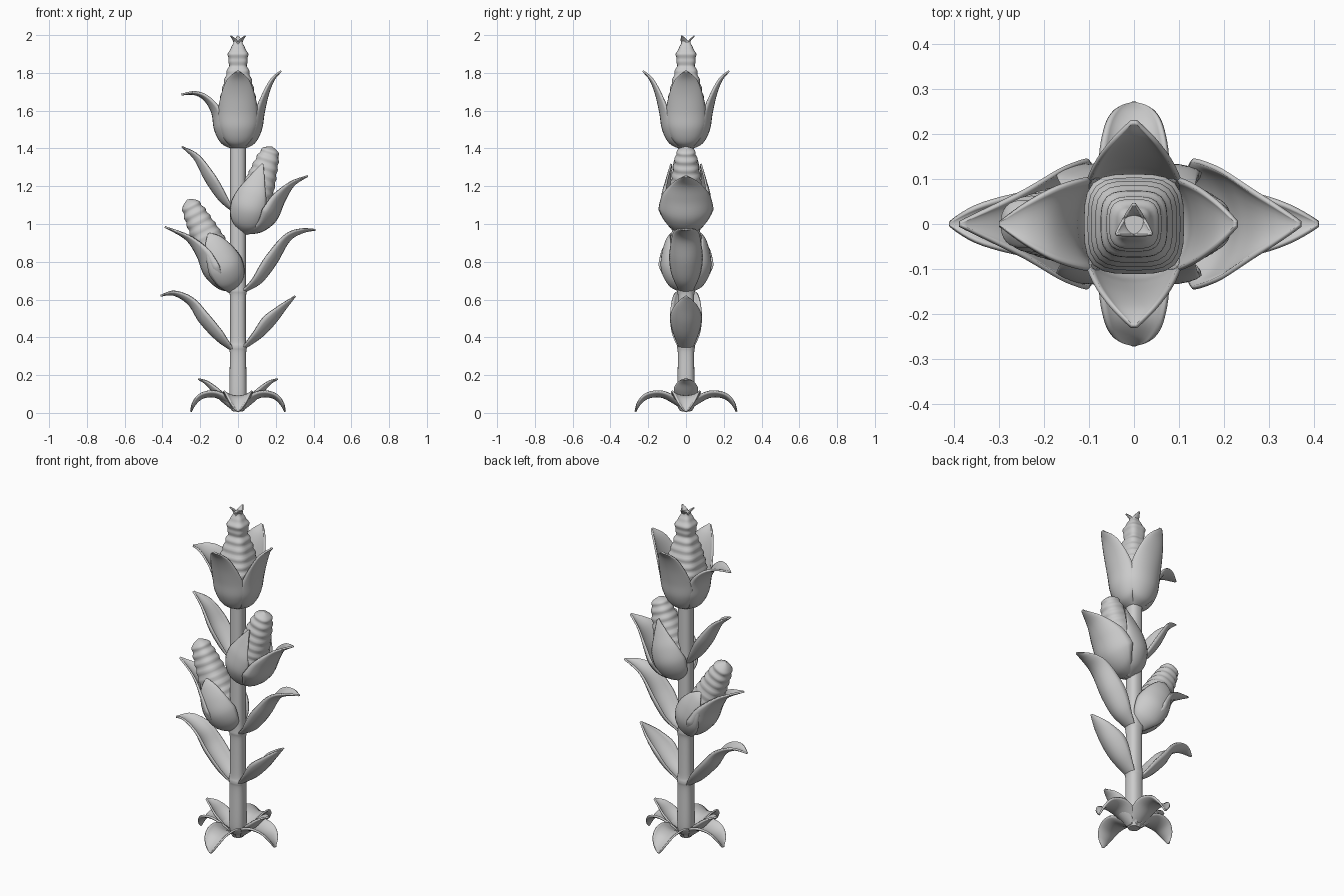
import bpy
from math import sin, cos, pi, radians, hypot
from mathutils import Matrix, Vector

if "Cube" in bpy.data.objects:
    bpy.data.objects.remove(bpy.data.objects["Cube"])

grey = bpy.data.materials.new("plain grey")
grey.use_nodes = True
grey.diffuse_color = (0.6, 0.6, 0.6, 1)
grey.node_tree.nodes["Principled BSDF"].inputs["Base Color"].default_value = (0.6, 0.6, 0.6, 1)


def spline(points, steps):
    """Smooth curve through tuples of any length."""
    pts = [Vector(p) for p in points]
    out = []
    for i in range(len(pts) - 1):
        a, b = pts[max(i - 1, 0)], pts[i]
        c, d = pts[i + 1], pts[min(i + 2, len(pts) - 1)]
        for k in range(steps):
            t = k / steps
            out.append(b + (c - a) * (t / 2) + (a * 2 - b * 5 + c * 4 - d) * (t * t / 2)
                       + (b * 3 - a - c * 3 + d) * (t ** 3 / 2))
    return out + [pts[-1]]


def finish(name, verts, faces, matrix, angle=60):
    mesh = bpy.data.meshes.new(name)
    mesh.from_pydata([matrix @ Vector(v) for v in verts], [], faces)
    mesh.materials.append(grey)
    obj = bpy.data.objects.new(name, mesh)
    bpy.context.collection.objects.link(obj)
    bpy.ops.object.select_all(action="DESELECT")
    obj.select_set(True)
    bpy.context.view_layer.objects.active = obj
    bpy.ops.object.shade_smooth_by_angle(angle=radians(angle))
    return obj


def leaf(name, stations, azimuth, matrix=Matrix(), thick=0.01, across=10):
    """Cupped blade; each station is (reach, height, half width, cup depth)."""
    rows = spline(stations, 6)
    verts, faces = [], []
    for i, (r, z, w, c) in enumerate(rows):
        a, b = rows[max(i - 1, 0)], rows[min(i + 1, len(rows) - 1)]
        tr, tz = b[0] - a[0], b[1] - a[1]
        size = hypot(tr, tz) or 1
        for j in range(across + 1):
            u = (2 * j / across - 1) * 1.2
            lift = max(c, 0) * (1 - cos(u)) / (1 - cos(1.2))
            verts.append((r - tz / size * lift, max(w, 0.003) * sin(u) / sin(1.2),
                          z + tr / size * lift))
    n = across + 1
    for i in range(len(rows) - 1):
        for j in range(across):
            k = i * n + j
            faces.append((k, k + n, k + n + 1, k + 1))
    obj = finish(name, verts, faces, matrix @ Matrix.Rotation(radians(azimuth), 4, "Z"))
    solid = obj.modifiers.new("thickness", "SOLIDIFY")
    solid.thickness = thick
    solid.offset = 0
    return obj


def column(name, profile, matrix=Matrix(), square=2.0, ripple=0.0, pitch=0.045, sides=32):
    """Lofted body with rounded-square rings; profile holds (radius, height)."""
    rows = spline(profile, 10)
    verts, faces = [], []
    for r, z in rows:
        r = max(r, 0.001) + ripple * sin(2 * pi * z / pitch) * min(1, r / 0.05)
        for j in range(sides):
            a = 2 * pi * j / sides
            c, s = cos(a), sin(a)
            k = r / (abs(c) ** square + abs(s) ** square) ** (1 / square)
            verts.append((k * c, k * s, z))
    for i in range(len(rows) - 1):
        for j in range(sides):
            k, m = i * sides + j, i * sides + (j + 1) % sides
            faces.append((k, m, m + sides, k + sides))
    faces.append(tuple(reversed(range(sides))))
    faces.append(tuple(range(len(verts) - sides, len(verts))))
    return finish(name, verts, faces, matrix)


# Stalk with slight joints
column("stalk", [(0.03, 0.01), (0.045, 0.08), (0.043, 0.3), (0.047, 0.35), (0.042, 0.4),
                 (0.042, 0.6), (0.047, 0.65), (0.042, 0.7), (0.042, 1.35), (0.045, 1.44)], square=2.5)

# Drooping and upright ground leaves
droop = [(0.0, 0.012, 0.03, 0.0), (0.06, 0.05, 0.06, 0.03), (0.13, 0.085, 0.075, 0.03),
         (0.2, 0.08, 0.065, 0.025), (0.245, 0.045, 0.04, 0.015), (0.268, 0.006, 0.005, 0.0)]
for side, azimuth in (("left", 0), ("back", 90), ("right", 180), ("front", 270)):
    short = 1.0 if azimuth % 180 else 0.93
    leaf(side + "_ground_leaf", [(r * short, z, w, c) for r, z, w, c in droop], azimuth)
upright = [(0.03, 0.02, 0.02, 0.0), (0.08, 0.06, 0.05, 0.03), (0.13, 0.11, 0.06, 0.03),
           (0.17, 0.155, 0.04, 0.015), (0.21, 0.18, 0.004, 0.0)]
for side, azimuth in (("left", 0), ("right", 180)):
    leaf(side + "_upright_leaf", upright, azimuth)

# Stalk leaves
leaf("left_lower_leaf", [(0.03, 0.34, 0.035, 0.01), (0.12, 0.4, 0.07, 0.05), (0.19, 0.47, 0.08, 0.065),
                         (0.25, 0.55, 0.055, 0.035), (0.303, 0.62, 0.004, 0)], 0)
leaf("right_lower_leaf", [(0.03, 0.33, 0.035, 0.01), (0.11, 0.385, 0.07, 0.05), (0.2, 0.48, 0.08, 0.06),
                          (0.26, 0.575, 0.07, 0.04), (0.34, 0.625, 0.045, 0.02), (0.411, 0.62, 0.004, 0)], 180)
leaf("left_middle_leaf", [(0.03, 0.64, 0.035, 0.01), (0.12, 0.69, 0.07, 0.05), (0.2, 0.79, 0.085, 0.065),
                          (0.27, 0.91, 0.07, 0.04), (0.34, 0.955, 0.045, 0.02), (0.411, 0.97, 0.004, 0)], 0)
leaf("right_upper_leaf", [(0.03, 1.07, 0.035, 0.01), (0.1, 1.13, 0.06, 0.045), (0.17, 1.23, 0.075, 0.055),
                          (0.23, 1.345, 0.05, 0.03), (0.297, 1.41, 0.004, 0)], 180)

# Side ears: cob, wide outer husk, and a pair of flanking husks
ears = (
    ("left", 0, (0.03, 0, 0.95), 18, 0.485, 0.38,
     [(0.02, 0.95, 0.03, 0.01), (0.12, 0.96, 0.1, 0.05), (0.2, 1.02, 0.14, 0.09),
      (0.245, 1.12, 0.125, 0.07), (0.295, 1.205, 0.065, 0.025), (0.37, 1.255, 0.004, 0)]),
    ("right", 180, (-0.02, 0, 0.645), -27, 0.545, 0.33,
     [(0.02, 0.645, 0.03, 0.01), (0.1, 0.66, 0.1, 0.05), (0.175, 0.73, 0.14, 0.09),
      (0.215, 0.83, 0.125, 0.07), (0.275, 0.92, 0.065, 0.025), (0.387, 0.985, 0.004, 0)]),
)
for side, facing, base, tilt, length, husk, outer in ears:
    place = Matrix.Translation(base) @ Matrix.Rotation(radians(tilt), 4, "Y")
    cob = [(0.03, 0.05), (0.085, 0.3), (0.085, 0.5), (0.07, 0.72), (0.056, 0.88), (0.04, 0.96), (0.0, 1.0)]
    column(side + "_ear_cob", [(r, h * length) for r, h in cob], place, 2.4, 0.003)
    leaf(side + "_ear_outer_husk", outer, facing)
    flank = [(0.01, 0.0, 0.03, 0.01), (0.08, 0.04, 0.075, 0.03), (0.125, 0.12, 0.095, 0.05),
             (0.125, 0.21, 0.08, 0.03), (0.105, 0.29, 0.045, 0.01), (0.08, husk, 0.004, 0)]
    for label, turn in (("back", 103), ("front", -103)):
        turn = turn if facing == 0 else 180 - turn
        leaf(side + "_ear_" + label + "_husk", flank, turn, place)

# Top ear: squared rippled cob with a narrow neck
column("top_cob", [(0.05, 1.45), (0.105, 1.56), (0.1, 1.63), (0.083, 1.72), (0.058, 1.81), (0.047, 1.85),
                   (0.054, 1.885), (0.045, 1.92), (0.027, 1.95), (0.024, 1.97)], square=3.5, ripple=0.003)

# Four top husks, one of them curling over
cup = [(0.025, 1.4, 0.03, 0.005), (0.085, 1.43, 0.07, 0.03), (0.122, 1.5, 0.1, 0.05), (0.137, 1.59, 0.102, 0.045)]
straight = cup + [(0.16, 1.69, 0.083, 0.025), (0.19, 1.765, 0.052, 0.012), (0.228, 1.81, 0.005, 0)]
curled = cup + [(0.18, 1.66, 0.085, 0.025), (0.235, 1.688, 0.05, 0.012), (0.3, 1.685, 0.004, 0)]
for side, azimuth in (("left", 0), ("back", 90), ("right", 180), ("front", 270)):
    leaf(side + "_top_husk", curled if side == "right" else straight, azimuth)

# Three-pointed tip
for i in range(3):
    leaf("tip_point_%d" % (i + 1), [(0.016, 1.94, 0.022, 0.008), (0.021, 1.968, 0.02, 0.006),
                                    (0.045, 1.997, 0.002, 0)], 90 + 120 * i, thick=0.006)
